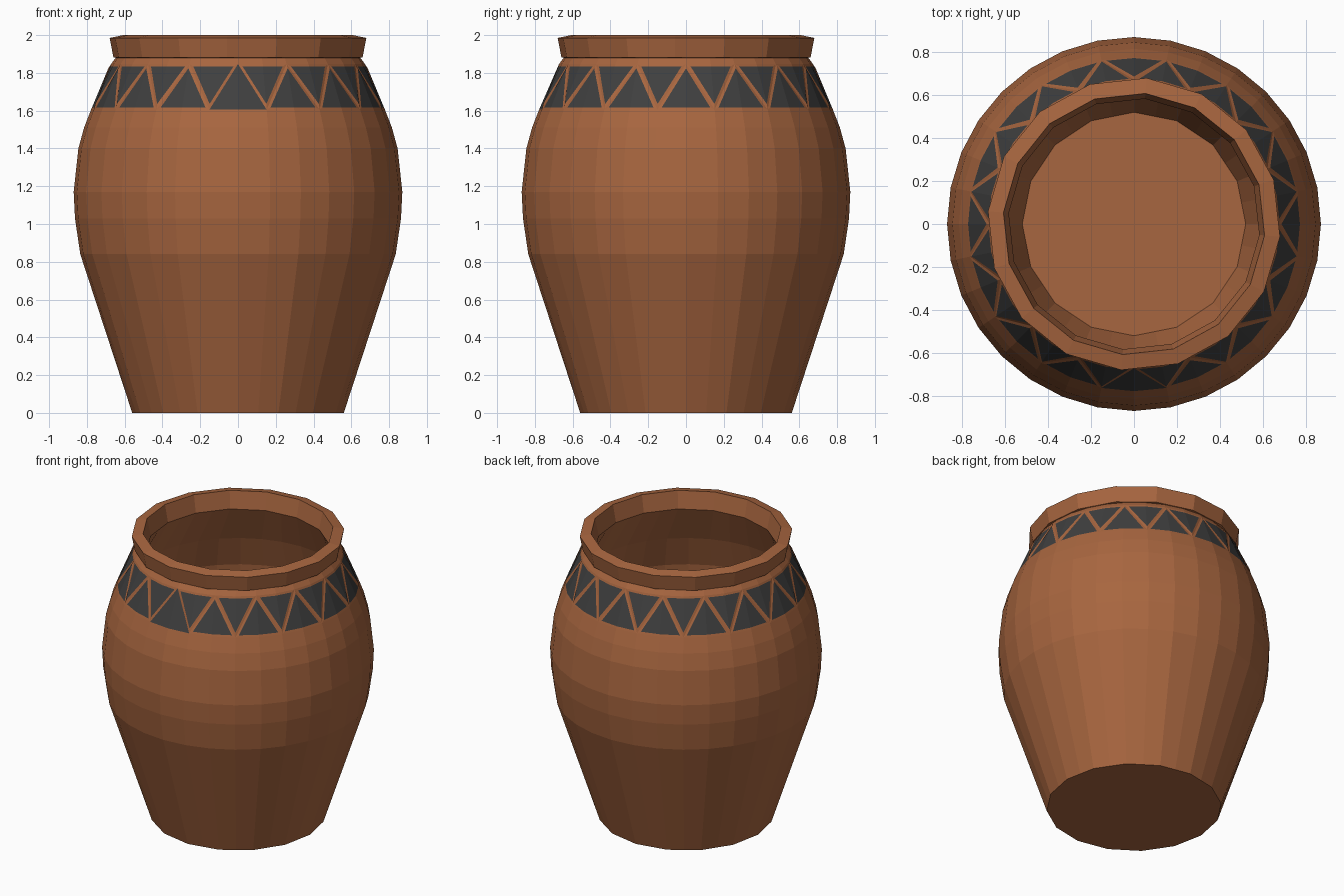
import bpy, bmesh, math

if "Cube" in bpy.data.objects:
    bpy.data.objects.remove(bpy.data.objects["Cube"])

N = 32  # segments round the jar


def material(name, rgb):
    m = bpy.data.materials.new(name)
    m.diffuse_color = (*rgb, 1)
    m.use_nodes = True
    m.node_tree.nodes["Principled BSDF"].inputs["Base Color"].default_value = m.diffuse_color
    return m


clay = material("terracotta", (0.39, 0.132, 0.05))
paint = material("charcoal_paint", (0.05, 0.05, 0.05))

# profile: radius, height, coarse (16-sided ring), twist in degrees
BAND = 6  # index of the ring at the bottom of the painted band
profile = [
    (0.56, 0.00, True, 0), (0.835, 0.84, False, 0), (0.863, 1.03, False, 0),
    (0.87, 1.17, False, 0), (0.845, 1.40, False, 0), (0.815, 1.51, False, 0),
    (0.778, 1.605, False, 0), (0.672, 1.847, False, 0), (0.648, 1.88, False, 0),
    # rim
    (0.662, 1.882, True, -5), (0.682, 1.985, True, -5),
    (0.61, 2.00, True, -5), (0.585, 1.88, True, -5),
    # inside wall down to the floor
    (0.70, 1.62, False, 0), (0.775, 1.40, False, 0), (0.80, 1.12, False, 0),
    (0.765, 0.84, False, 0), (0.52, 0.06, True, 0),
]

bm = bmesh.new()


def ring(r, z, coarse, twist):
    verts = []
    for j in range(N):
        a = -math.pi / 2 + math.tau * j / N + math.radians(twist)
        # on coarse rings every other vertex sits on the chord
        k = r * math.cos(math.tau / N) if coarse and j % 2 else r
        verts.append(bm.verts.new((k * math.cos(a), k * math.sin(a), z)))
    return verts


rings = [ring(*p) for p in profile]
triangles = {}  # painted triangles, two half faces each

for i, (a, b) in enumerate(zip(rings, rings[1:])):
    for j in range(N):
        k = (j + 1) % N
        if i != BAND:
            bm.faces.new((a[j], a[k], b[k], b[j]))
        elif j % 2 == 0:
            triangles.setdefault(j, []).append(bm.faces.new((a[j], a[k], b[j])))
            triangles.setdefault(k, []).append(bm.faces.new((a[k], b[k], b[j])))
        else:
            triangles.setdefault(j, []).append(bm.faces.new((a[j], b[k], b[j])))
            triangles.setdefault(k, []).append(bm.faces.new((a[j], a[k], b[k])))

# base and inside floor
bm.faces.new(rings[0][::-1])
bm.faces.new(rings[-1])

# zigzag band: inset each triangle and paint its middle
for faces in triangles.values():
    bmesh.ops.inset_region(bm, faces=faces, thickness=0.014,
                           use_even_offset=True, use_boundary=True)
    for f in faces:
        f.material_index = 1
for f in bm.faces:
    f.smooth = False

mesh = bpy.data.meshes.new("clay_jar")
bm.to_mesh(mesh)
bm.free()
mesh.materials.append(clay)
mesh.materials.append(paint)
jar = bpy.data.objects.new("clay_jar", mesh)
bpy.context.collection.objects.link(jar)
